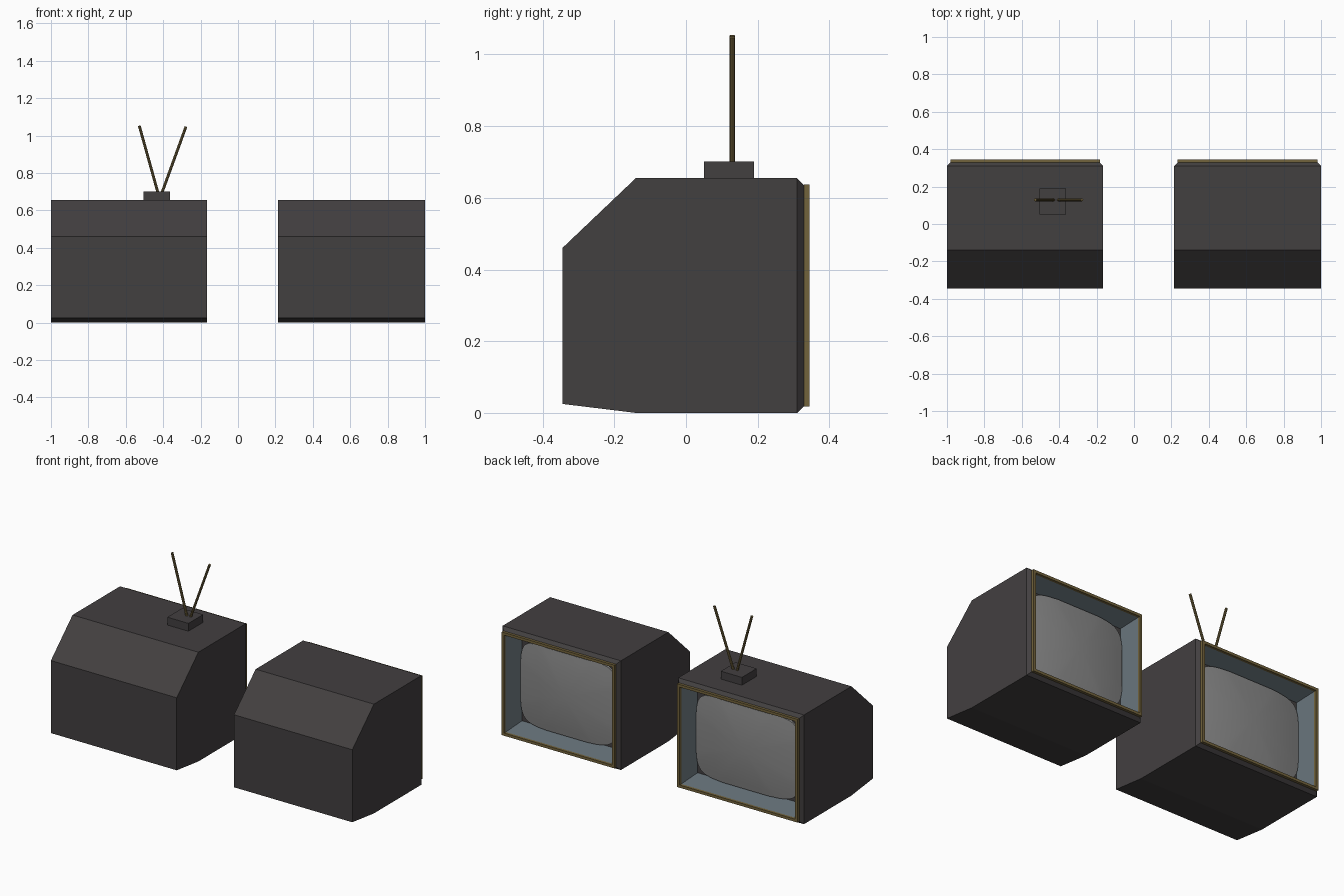
import bpy, bmesh
from math import sin, cos, tau
from mathutils import Vector

if "Cube" in bpy.data.objects:
    bpy.data.objects.remove(bpy.data.objects["Cube"])


def material(name, rgb):
    m = bpy.data.materials.new(name)
    m.diffuse_color = (*rgb, 1)
    m.use_nodes = True
    m.node_tree.nodes["Principled BSDF"].inputs["Base Color"].default_value = m.diffuse_color
    return m


DARK = material("dark_plastic", (0.055, 0.05, 0.051))
BLUE = material("slate_surround", (0.115, 0.145, 0.165))
GOLD = material("brass_trim", (0.17, 0.125, 0.045))
GLASS = material("grey_glass", (0.25, 0.25, 0.25))
H = 0.655


def finish(name, bm, *mats):
    bmesh.ops.recalc_face_normals(bm, faces=bm.faces)
    me = bpy.data.meshes.new(name)
    bm.to_mesh(me)
    bm.free()
    ob = bpy.data.objects.new(name, me)
    bpy.context.collection.objects.link(ob)
    for m in mats:
        me.materials.append(m)
    return ob


def bridge(bm, a, b, mat=0):
    n = len(a)
    for i in range(n):
        j = (i + 1) % n
        bm.faces.new((a[i], a[j], b[j], b[i])).material_index = mat


def rect(bm, x0, x1, inset, y):
    return [bm.verts.new((x, y, z)) for x, z in (
        (x0 + inset, inset), (x1 - inset, inset),
        (x1 - inset, H - inset), (x0 + inset, H - inset))]


def cabinet(name, x0, x1):
    # Side profile from bottom front edge round to top front edge
    profile = [(0.31, 0), (-0.14, 0), (-0.345, 0.025),
               (-0.345, 0.46), (-0.14, H), (0.31, H)]
    bm = bmesh.new()
    left, right = [[bm.verts.new((x, y, z)) for y, z in profile] for x in (x0, x1)]
    bm.faces.new(left)
    bm.faces.new(right)
    for i in range(5):
        bm.faces.new((left[i], left[i + 1], right[i + 1], right[i]))
    # Chamfered mouth, sloping surround and back plate
    loop = [left[0], right[0], right[5], left[5]]
    for inset, y, mat in ((0.02, 0.33, 0), (0.032, 0.33, 0), (0.08, 0.24, 1)):
        nxt = rect(bm, x0, x1, inset, y)
        bridge(bm, loop, nxt, mat)
        loop = nxt
    bm.faces.new(loop)
    finish(name, bm, DARK, BLUE)


def trim(name, x0, x1):
    # Thin rectangular frame around the mouth
    bm = bmesh.new()
    loops = [rect(bm, x0, x1, i, y) for i, y in
             ((0.018, 0.329), (0.018, 0.345), (0.034, 0.345), (0.034, 0.329))]
    for k in range(4):
        bridge(bm, loops[k], loops[(k + 1) % 4])
    finish(name, bm, GOLD)


def screen(name, x0, x1):
    # Domed picture tube with a rounded-rectangle outline
    cx, a, b, n = (x0 + x1) / 2, (x1 - x0) / 2 - 0.08, H / 2 - 0.08, 48

    def power(t):
        return (1 if t > 0 else -1) * abs(t) ** 0.3

    outline = [(power(cos(tau * (i + 0.5) / n)), power(sin(tau * (i + 0.5) / n)))
               for i in range(n)]

    def dome(u, v):
        return 0.242 + 0.045 * (1 - 0.65 * u * u - 0.35 * v * v)

    bm = bmesh.new()
    loop = [bm.verts.new((cx + a * u, 0.239, H / 2 + b * v)) for u, v in outline]
    for s in (1, 0.85, 0.7, 0.5, 0.3, 0.12):
        nxt = [bm.verts.new((cx + a * u * s, dome(u * s, v * s), H / 2 + b * v * s))
               for u, v in outline]
        bridge(bm, loop, nxt)
        loop = nxt
    bm.faces.new(loop)
    ob = finish(name, bm, GLASS)
    bpy.ops.object.select_all(action='DESELECT')
    bpy.context.view_layer.objects.active = ob
    ob.select_set(True)
    bpy.ops.object.shade_smooth_by_angle()


def rod(name, p, q, r=0.0075):
    p, q = Vector(p), Vector(q)
    bpy.ops.mesh.primitive_cylinder_add(vertices=8, radius=r, depth=(q - p).length,
                                        location=(p + q) / 2)
    ob = bpy.context.object
    ob.name = name
    ob.rotation_euler = (q - p).to_track_quat('Z', 'Y').to_euler()
    ob.data.materials.append(GOLD)


# Two television sets
for side, x0, x1 in (("left", -1.0, -0.165), ("right", 0.215, 1.0)):
    cabinet(side + "_cabinet", x0, x1)
    trim(side + "_screen_trim", x0, x1)
    screen(side + "_screen", x0, x1)

# Rabbit-ear antenna on the left set
bpy.ops.mesh.primitive_cube_add(size=1, location=(-0.434, 0.12, 0.677))
base = bpy.context.object
base.name = "antenna_base"
base.scale = (0.14, 0.14, 0.05)
base.data.materials.append(DARK)
rod("antenna_rod_left", (-0.427, 0.129, 0.69), (-0.528, 0.129, 1.053))
rod("antenna_rod_right", (-0.408, 0.129, 0.69), (-0.278, 0.129, 1.048))
